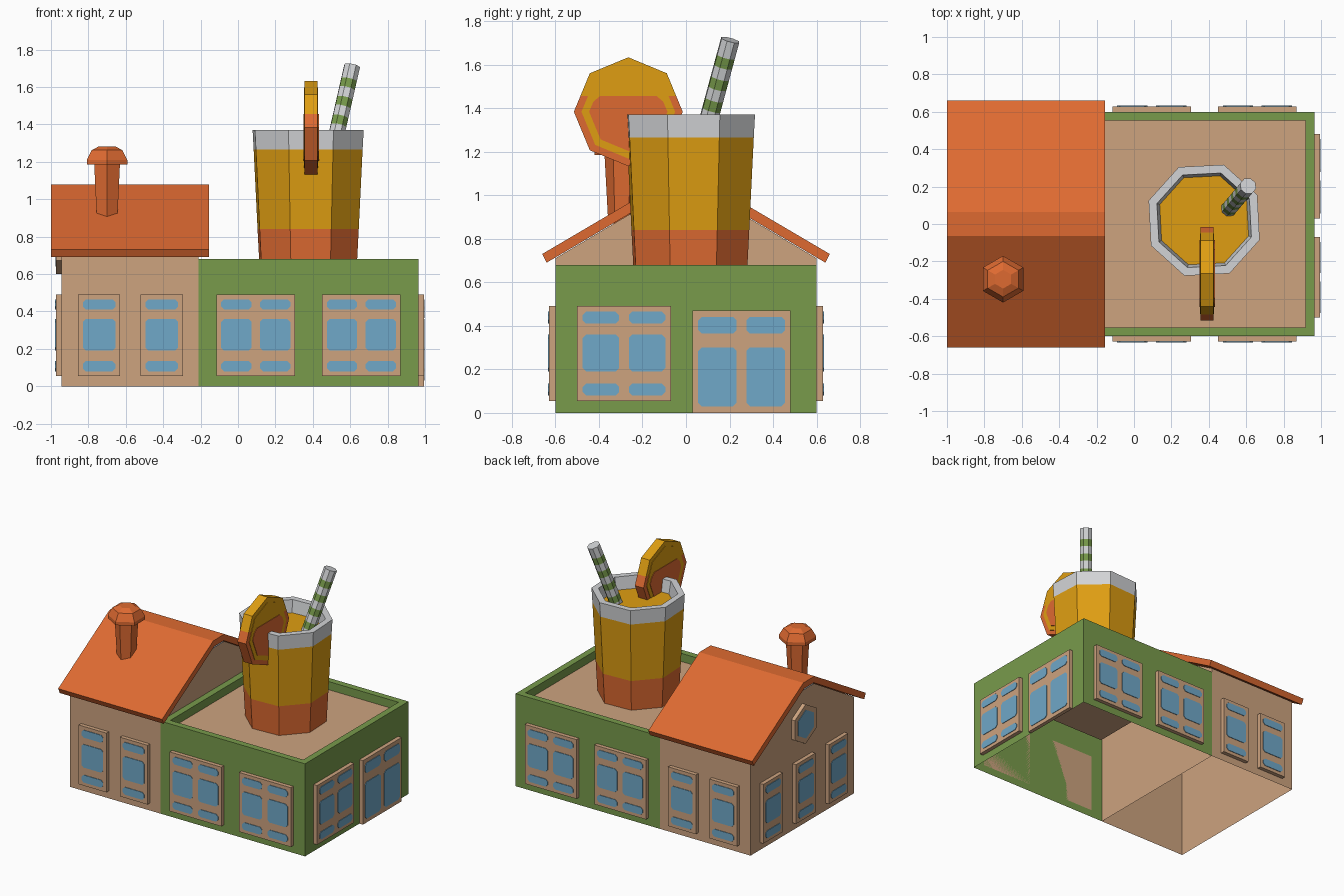
import bpy, bmesh, math
from mathutils import Vector

if "Cube" in bpy.data.objects:
    bpy.data.objects.remove(bpy.data.objects["Cube"])


def material(name, rgb):
    m = bpy.data.materials.new(name)
    lin = [((c / 255 + 0.055) / 1.055) ** 2.4 for c in rgb]
    m.diffuse_color = (*lin, 1)
    m.use_nodes = True
    m.node_tree.nodes["Principled BSDF"].inputs["Base Color"].default_value = m.diffuse_color
    return m


TAN = material("tan plaster", (205, 163, 127))
GREEN = material("green", (120, 155, 75))
ORANGE = material("burnt orange", (222, 106, 49))
AMBER = material("amber", (223, 158, 18))
GREY = material("light grey", (210, 212, 214))
BLUE = material("window blue", (112, 168, 200))


def finish(bm, name, mats):
    bmesh.ops.recalc_face_normals(bm, faces=bm.faces)
    me = bpy.data.meshes.new(name)
    bm.to_mesh(me)
    bm.free()
    for m in mats:
        me.materials.append(m)
    ob = bpy.data.objects.new(name, me)
    bpy.context.collection.objects.link(ob)
    return ob


def prism_bm(pts, origin, u, n, depth):
    """Outline pts (u, z) at origin, pushed along n by depth."""
    bm = bmesh.new()
    o, u, n = Vector(origin), Vector(u), Vector(n)
    rings = [[bm.verts.new(o + u * a + Vector((0, 0, b)) + n * d) for a, b in pts]
             for d in (0, depth)]
    for r in rings:
        bm.faces.new(r)
    for i in range(len(pts)):
        j = (i + 1) % len(pts)
        bm.faces.new((rings[0][i], rings[0][j], rings[1][j], rings[1][i]))
    return bm


def prism(name, pts, origin, u, n, depth, mat):
    return finish(prism_bm(pts, origin, u, n, depth), name, [mat])


def lathe(name, profile, sides, turn, mats, seg_mats, bottom=None, top=None):
    """Rings (radius, z) joined by bands; seg_mats holds one index per band."""
    bm = bmesh.new()
    rings = []
    for r, z in profile:
        angles = [turn + math.tau * i / sides for i in range(sides)]
        rings.append([bm.verts.new((r * math.cos(a), r * math.sin(a), z)) for a in angles])
    for k, mi in enumerate(seg_mats):
        for i in range(sides):
            j = (i + 1) % sides
            f = bm.faces.new((rings[k][i], rings[k][j], rings[k + 1][j], rings[k + 1][i]))
            f.material_index = mi
    if bottom is not None:
        bm.faces.new(rings[0]).material_index = bottom
    if top is not None:
        bm.faces.new(rings[-1]).material_index = top
    return finish(bm, name, mats)


def rect(a0, a1, b0, b1, c=0.0):
    """Rectangle outline, with cut corners when c > 0."""
    if not c:
        return [(a0, b0), (a1, b0), (a1, b1), (a0, b1)]
    return [(a0 + c, b0), (a1 - c, b0), (a1, b0 + c), (a1, b1 - c),
            (a1 - c, b1), (a0 + c, b1), (a0, b1 - c), (a0, b0 + c)]


def ngon(r, sides, start, ca=0.0, cb=0.0):
    return [(ca + r * math.cos(start + math.tau * i / sides),
             cb + r * math.sin(start + math.tau * i / sides)) for i in range(sides)]


X, Y = Vector((1, 0, 0)), Vector((0, 1, 0))
ROWS = ((0.08, 0.135), (0.19, 0.36), (0.41, 0.465))


def window(name, origin, u, n, a0, a1, cols, z0=0.055, z1=0.49, rows=ROWS):
    depth = 0.029
    prism(name + "_frame", rect(a0, a1, z0, z1), origin, u, n, depth, TAN)
    gap, edge = 0.045, 0.025
    w = (a1 - a0 - 2 * edge - gap * (cols - 1)) / cols
    face = Vector(origin) + n * depth
    for c in range(cols):
        p = a0 + edge + c * (w + gap)
        for r, (b0, b1) in enumerate(rows):
            prism(f"{name}_pane_{c}_{r}", rect(p, p + w, b0, b1, 0.016),
                  face, u, n, 0.004, BLUE)


# House body with open underside
gable = [(-0.6, 0), (0.6, 0), (0.6, 0.71), (0.055, 1.033), (-0.055, 1.033), (-0.6, 0.71)]
bm = prism_bm(gable, (-0.945, 0, 0), Y, X, 0.735)
bmesh.ops.delete(bm, geom=[f for f in bm.faces if f.calc_center_median().z < 0.001],
                 context='FACES_ONLY')
finish(bm, "house_walls", [TAN])

# Bent roof slab and grey gable tips
half = [(0.065, 1.08), (0.66, 0.73), (0.64, 0.69), (0.055, 1.035)]
roof = half + [(-a, b) for a, b in reversed(half)]
prism("roof", roof, (-1, 0, 0), Y, X, 0.845, ORANGE)
tip = [(-0.13, 0.985), (0.13, 0.985), (0.055, 1.032), (-0.055, 1.032)]
prism("gable_tip_left", tip, (-0.945, 0, 0), Y, -X, 0.006, GREY)
prism("gable_tip_right", tip, (-0.21, 0, 0), Y, X, 0.006, GREY)

# Green shop block with sunken roof deck, open underneath and towards the house
bm = prism_bm(rect(-0.21, 0.965, 0, 0.68), (0, -0.6, 0), X, Y, 1.2)
bm.normal_update()
bmesh.ops.recalc_face_normals(bm, faces=bm.faces)
top = max(bm.faces, key=lambda f: f.calc_center_median().z)
gone = [f for f in bm.faces if f.calc_center_median().z < 0.001 or f.calc_center_median().x < -0.2]
bmesh.ops.delete(bm, geom=gone, context='FACES_ONLY')
bmesh.ops.inset_individual(bm, faces=[top], thickness=0.067)
deck = bmesh.ops.extrude_discrete_faces(bm, faces=[top])["faces"][0]
rim = list(deck.verts)
deck.material_index = 1
# extrusion leaves the walls joined to the parapet ring
bmesh.ops.translate(bm, verts=rim, vec=(0, 0, -0.06))
finish(bm, "shop_block", [GREEN, TAN])

# Windows on the front and back
for side, s in (("front", -1), ("back", 1)):
    o, n = (0, 0.6 * s, 0), Y * s
    for i, a in enumerate((-0.855, -0.52)):
        window(f"house_window_{side}_{i}", o, X, n, a, a + 0.225, 1)
    for i, a in enumerate((-0.115, 0.45)):
        window(f"shop_window_{side}_{i}", o, X, n, a, a + 0.42, 2)

# Left wall windows with the hexagonal attic window
for i, c in enumerate((-0.38, 0, 0.38)):
    window(f"left_window_{i}", (-0.945, 0, 0), Y, -X, c - 0.1125, c + 0.1125, 1)
prism("attic_window_frame", ngon(0.145, 6, math.pi / 2, 0, 0.745), (-0.945, 0, 0), Y, -X, 0.028, TAN)
prism("attic_window_pane", ngon(0.105, 6, math.pi / 2, 0, 0.745), (-0.973, 0, 0), Y, -X, 0.004, BLUE)

# Right wall window and door
window("right_window", (0.965, 0, 0), Y, X, -0.5, -0.07, 2)
window("door", (0.965, 0, 0), Y, X, 0.03, 0.48, 2, 0, 0.47, ((0.03, 0.30), (0.365, 0.44)))

# Chimney with hexagonal cap
shaft = lathe("chimney_shaft", [(0.062, 0.87), (0.08, 1.2)], 6, math.pi / 6, [ORANGE], [0], 0, 0)
cap = lathe("chimney_cap", [(0.125, 1.185), (0.125, 1.21), (0.095, 1.262), (0.05, 1.283)],
            6, math.pi / 6, [ORANGE], [0, 0, 0], 0, 0)
for ob in (shaft, cap):
    ob.location = (-0.7, -0.295, 0)

# Drink cup: banded octagonal body, rim and liquid surface
cup = lathe("cup", [(0.275, 0.62), (0.287, 0.84), (0.309, 1.265), (0.315, 1.37),
                    (0.268, 1.37), (0.252, 1.28)],
            8, math.radians(25.5), [ORANGE, AMBER, GREY], [0, 1, 2, 2, 2], None, 1)
cup.location = (0.375, 0.02, 0)

# Striped leaning straw
heights = [0, 0.03, 0.08, 0.135, 0.185, 0.24, 0.29, 0.345, 0.395, 0.475]
straw = lathe("straw", [(0.045, h) for h in heights], 8, math.pi / 8, [GREY, GREEN],
              [i % 2 for i in range(9)], 0, 0)
base, tip_pos = Vector((0.508, 0.082, 1.265)), Vector((0.612, 0.205, 1.72))
straw.location = base
straw.rotation_mode = 'QUATERNION'
straw.rotation_quaternion = (tip_pos - base).to_track_quat('Z', 'Y')

# Fruit slice on the rim: amber above, orange below
cy, cz, split = -0.265, 1.383, 1.455
bm = prism_bm(ngon(0.25, 8, 0, cy, cz), (0.356, 0, 0), Y, X, 0.07)
bmesh.ops.bisect_plane(bm, geom=bm.verts[:] + bm.edges[:] + bm.faces[:],
                       plane_co=(0, 0, split), plane_no=(0, 0, 1))
for f in bm.faces:
    f.material_index = int(f.calc_center_median().z > split)
finish(bm, "fruit_slice", [ORANGE, AMBER])
pulp = [(cy + 0.18 * math.cos(math.pi * (1 + i / 4)), cz + 0.18 * math.sin(math.pi * (1 + i / 4)))
        for i in range(5)]
pulp += [(cy + 0.16, split - 0.025), (cy + 0.13, split), (cy - 0.13, split), (cy - 0.16, split - 0.025)]
for side, x, n in (("left", 0.356, -X), ("right", 0.426, X)):
    prism("slice_pith_" + side, ngon(0.215, 8, 0, cy, cz), (x, 0, 0), Y, n, 0.003, AMBER)
    prism("slice_pulp_" + side, pulp, (x, 0, 0), Y, n, 0.006, ORANGE)
